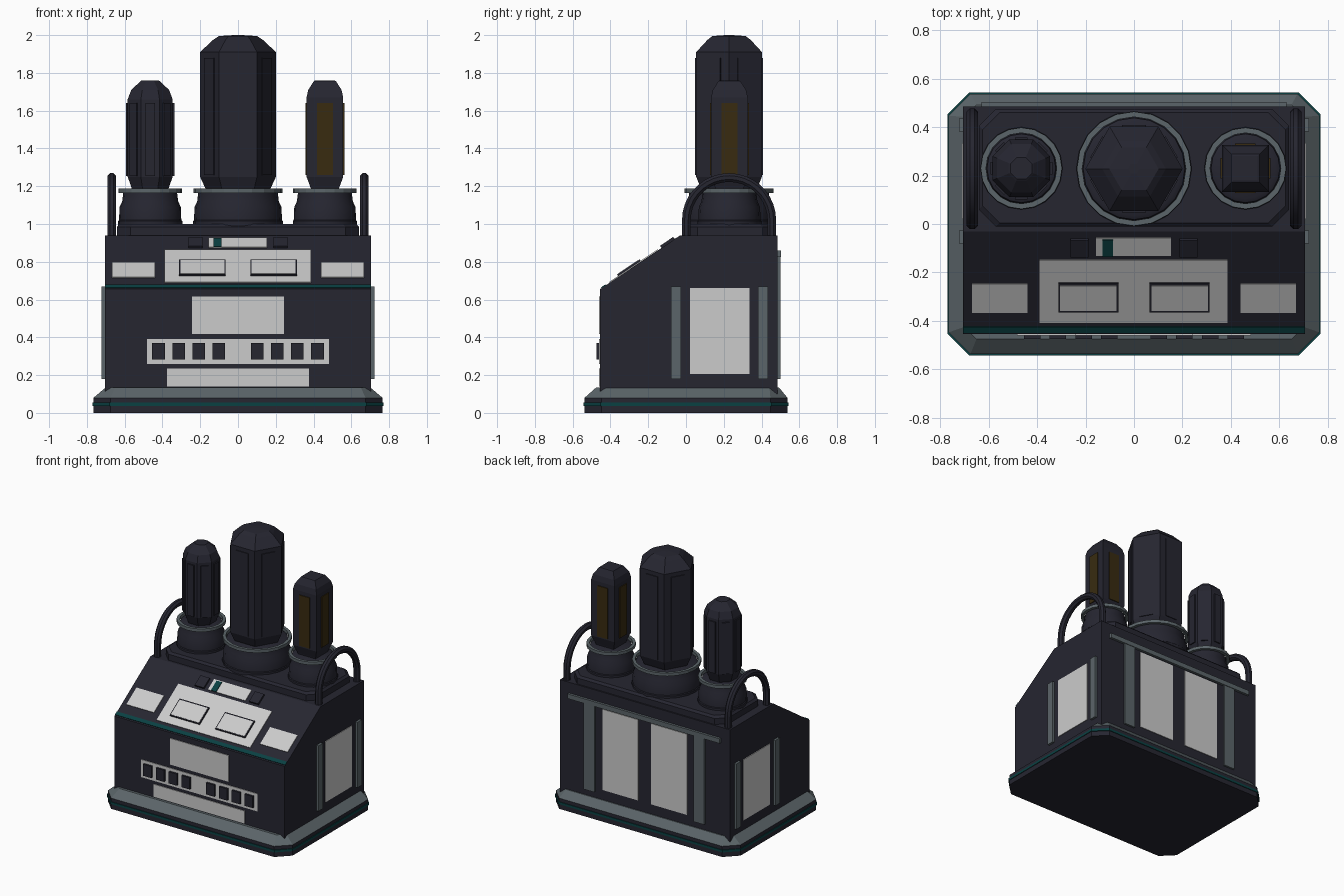
import bpy, bmesh, math
from mathutils import Matrix, Vector

cube = bpy.data.objects.get("Cube")
if cube:
    bpy.data.objects.remove(cube, do_unlink=True)


def material(name, rgb):
    m = bpy.data.materials.new(name)
    m.use_nodes = True
    m.diffuse_color = (*rgb, 1)
    b = m.node_tree.nodes["Principled BSDF"]
    b.inputs["Base Color"].default_value = (*rgb, 1)
    b.inputs["Roughness"].default_value = 0.6
    return m


DARK = material("dark navy casing", (0.019, 0.019, 0.030))
GREY = material("blue grey metal", (0.105, 0.130, 0.142))
LIGHT = material("light panel", (0.60, 0.60, 0.60))
TEAL = material("dark teal trim", (0.003, 0.052, 0.055))
AMBER = material("dark amber glass", (0.040, 0.024, 0.005))


def finish(name, bm, mat, smooth=False):
    bmesh.ops.recalc_face_normals(bm, faces=bm.faces)
    me = bpy.data.meshes.new(name)
    bm.to_mesh(me)
    bm.free()
    me.materials.append(mat)
    ob = bpy.data.objects.new(name, me)
    bpy.context.collection.objects.link(ob)
    if smooth:
        bpy.ops.object.select_all(action='DESELECT')
        ob.select_set(True)
        bpy.context.view_layer.objects.active = ob
        bpy.ops.object.shade_smooth_by_angle(angle=math.radians(35))
    return ob


def loft(name, rings, mat, smooth=False, closed=False):
    """Skin a list of point loops; cap the ends, or join last to first."""
    bm = bmesh.new()
    loops = [[bm.verts.new(p) for p in r] for r in rings]
    n = len(loops[0])
    pairs = list(zip(loops, loops[1:])) + ([(loops[-1], loops[0])] if closed else [])
    for a, b in pairs:
        for i in range(n):
            j = (i + 1) % n
            bm.faces.new((a[i], a[j], b[j], b[i]))
    if not closed:
        bm.faces.new(loops[0])
        bm.faces.new(loops[-1])
    return finish(name, bm, mat, smooth)


def ngon(cx, cy, r, z, n, turn=0.0):
    return [(cx + r * math.cos(turn + math.tau * i / n),
             cy + r * math.sin(turn + math.tau * i / n), z) for i in range(n)]


def chamfer_rect(x, y0, y1, c, z):
    return [(-x, y0 + c, z), (-x + c, y0, z), (x - c, y0, z), (x, y0 + c, z),
            (x, y1 - c, z), (x - c, y1, z), (-x + c, y1, z), (-x, y1 - c, z)]


def box(name, lo, hi, mat, rot=None):
    lo, hi = Vector(lo), Vector(hi)
    m = Matrix.Translation((lo + hi) / 2) @ (rot or Matrix()) @ Matrix.Diagonal((*(hi - lo), 1))
    bm = bmesh.new()
    bmesh.ops.create_cube(bm, size=1, matrix=m)
    return finish(name, bm, mat)


# Base: dark slab, teal band, sloping grey skirt
loft("base_slab", [chamfer_rect(0.765, -0.537, 0.537, 0.09, z) for z in (0, 0.08)], DARK)
loft("base_teal_band", [chamfer_rect(0.77, -0.542, 0.542, 0.09, z) for z in (0.037, 0.054)], TEAL)
loft("base_skirt", [chamfer_rect(0.765, -0.537, 0.537, 0.09, 0.08),
                    chamfer_rect(0.70, -0.475, 0.492, 0.05, 0.135)], GREY)

# Main housing with sloping console
Y0, Z0, Y1, Z1 = -0.455, 0.655, -0.03, 0.94
profile = [(Y0, 0.10), (Y0, Z0), (Y1, Z1), (0.485, Z1), (0.485, 0.10)]
loft("housing", [[(x, y, z) for y, z in profile] for x in (-0.705, 0.705)], DARK)

# Front panels and key row
F = Y0
for name, x, z0, z1 in (("front_upper_panel", 0.243, 0.418, 0.615),
                        ("front_key_panel", 0.482, 0.26, 0.392),
                        ("front_lower_panel", 0.377, 0.14, 0.235)):
    box(name, (-x, F - 0.005, z0), (x, F + 0.01, z1), LIGHT)
for s in (-1, 1):
    for i in range(4):
        x = s * (0.102 + 0.106 * i)
        box("front_key", (x - 0.034, F - 0.02, 0.283), (x + 0.034, F, 0.37), DARK)

# Console plates, laid on the slope between two y positions
TILT = math.atan2(Z1 - Z0, Y1 - Y0)
ROT = Matrix.Rotation(TILT, 4, 'X')


def console(name, x0, x1, y0, y1, t, mat):
    y = (y0 + y1) / 2
    z = Z0 + (y - Y0) * math.tan(TILT)
    h = (y1 - y0) / math.cos(TILT) / 2
    box(name, (x0, y - h, z - t), (x1, y + h, z + t), mat, ROT)


console("console_teal_strip", -0.705, 0.705, -0.447, -0.424, 0.005, TEAL)
console("console_main_panel", -0.39, 0.386, -0.405, -0.147, 0.005, LIGHT)
console("console_top_panel", -0.157, 0.153, -0.13, -0.055, 0.005, LIGHT)
console("console_teal_switch", -0.13, -0.087, -0.13, -0.062, 0.010, TEAL)
for s in (-1, 1):
    a, b = sorted((s * 0.44, s * 0.668))
    console("console_side_panel", a, b, -0.365, -0.245, 0.005, LIGHT)
    a, b = sorted((s * 0.065, s * 0.312))
    console("screen_frame", a, b, -0.357, -0.238, 0.014, DARK)
    console("screen", a + 0.007, b - 0.007, -0.351, -0.246, 0.016, LIGHT)
    a, b = sorted((s * 0.188, s * 0.263))
    console("console_button", a, b, -0.13, -0.06, 0.014, DARK)

# Side panels, side posts and carrying handles
for s in (-1, 1):
    def side(name, y0, y1, z0, z1, t, mat):
        a, b = sorted((s * 0.69, s * (0.705 + t)))
        box(name, (a, y0, z0), (b, y1, z1), mat)
    side("side_panel", 0.02, 0.335, 0.205, 0.66, 0.005, LIGHT)
    side("side_post", -0.08, -0.027, 0.18, 0.67, 0.017, GREY)
    side("side_post", 0.382, 0.435, 0.18, 0.67, 0.017, GREY)
    path = [(math.pi, -0.12)] + [(math.pi * (1 - i / 18), 0) for i in range(19)] + [(0, -0.12)]
    rings = []
    for ang, dz in path:
        ring = []
        for k in range(8):
            q = math.tau * (k + 0.5) / 8
            r = 0.226 + 0.025 * math.cos(q)
            ring.append((s * 0.668 + 0.025 * math.sin(q),
                         0.228 + r * math.cos(ang), 1.02 + dz + r * math.sin(ang)))
        rings.append(ring)
    loft("handle", rings, DARK, smooth=True)

# Back panels, posts and rail
B = 0.485
for s in (-1, 1):
    a, b = sorted((s * 0.055, s * 0.35))
    box("back_panel", (a, B - 0.01, 0.21), (b, B + 0.005, 0.815), LIGHT)
    a, b = sorted((s * 0.41, s * 0.50))
    box("back_post", (a, B - 0.01, 0.18), (b, B + 0.014, 0.825), GREY)
box("back_rail", (-0.63, B - 0.01, 0.825), (0.63, B + 0.018, 0.86), GREY)

# Top deck
loft("top_deck", [chamfer_rect(0.64, -0.01, 0.475, 0.07, 0.93),
                  chamfer_rect(0.64, -0.01, 0.475, 0.07, 0.985),
                  chamfer_rect(0.625, 0.005, 0.46, 0.07, 1.0)], DARK)


# Sockets with grey collars
def socket(label, cx, cy, r):
    prof = [(r, 0.99), (r, 1.015), (r - 0.005, 1.02), (r - 0.008, 1.09), (r - 0.022, 1.12),
            (r - 0.028, 1.17), (r - 0.045, 1.18)]
    loft(label + "_socket", [ngon(cx, cy, a, z, 20) for a, z in prof], DARK, smooth=True)
    ro, ri = r - 0.002, r - 0.024
    loft(label + "_collar", [ngon(cx, cy, a, z, 20) for a, z in
                             ((ri, 1.165), (ro, 1.165), (ro, 1.188), (ri, 1.188))],
         GREY, closed=True)


# Faceted towers with a raised plate on every side
def tower(label, cx, cy, n, ap, prof, plate_w, z0, z1, t, mat):
    k = 1 / math.cos(math.pi / n)
    turn = -math.pi / 2 + math.pi / n
    loft(label + "_tower", [ngon(cx, cy, a * k, z, n, turn) for a, z in prof], DARK)
    for i in range(n):
        ang = -math.pi / 2 + math.tau * i / n
        x, y = cx + ap * math.cos(ang), cy + ap * math.sin(ang)
        box(label + "_tower_plate", (x - t, y - plate_w / 2, z0), (x + t, y + plate_w / 2, z1),
            mat, Matrix.Rotation(ang, 4, 'Z'))


socket("centre", 0, 0.228, 0.238)
socket("right", -0.465, 0.23, 0.17)
socket("left", 0.46, 0.23, 0.17)

tower("centre", 0, 0.228, 6, 0.174,
      [(0.14, 1.17), (0.150, 1.19), (0.174, 1.25), (0.174, 1.91), (0.114, 1.975),
       (0.088, 1.995), (0.02, 2.0)], 0.10, 1.26, 1.88, 0.006, DARK)
tower("right", -0.465, 0.23, 8, 0.119,
      [(0.09, 1.17), (0.098, 1.19), (0.119, 1.25), (0.119, 1.66), (0.10, 1.71),
       (0.052, 1.755), (0.045, 1.76)], 0.052, 1.255, 1.64, 0.009, DARK)
tower("left", 0.46, 0.23, 4, 0.097,
      [(0.07, 1.17), (0.075, 1.19), (0.097, 1.25), (0.097, 1.67), (0.088, 1.71),
       (0.058, 1.757), (0.05, 1.76)], 0.085, 1.26, 1.64, 0.006, AMBER)
